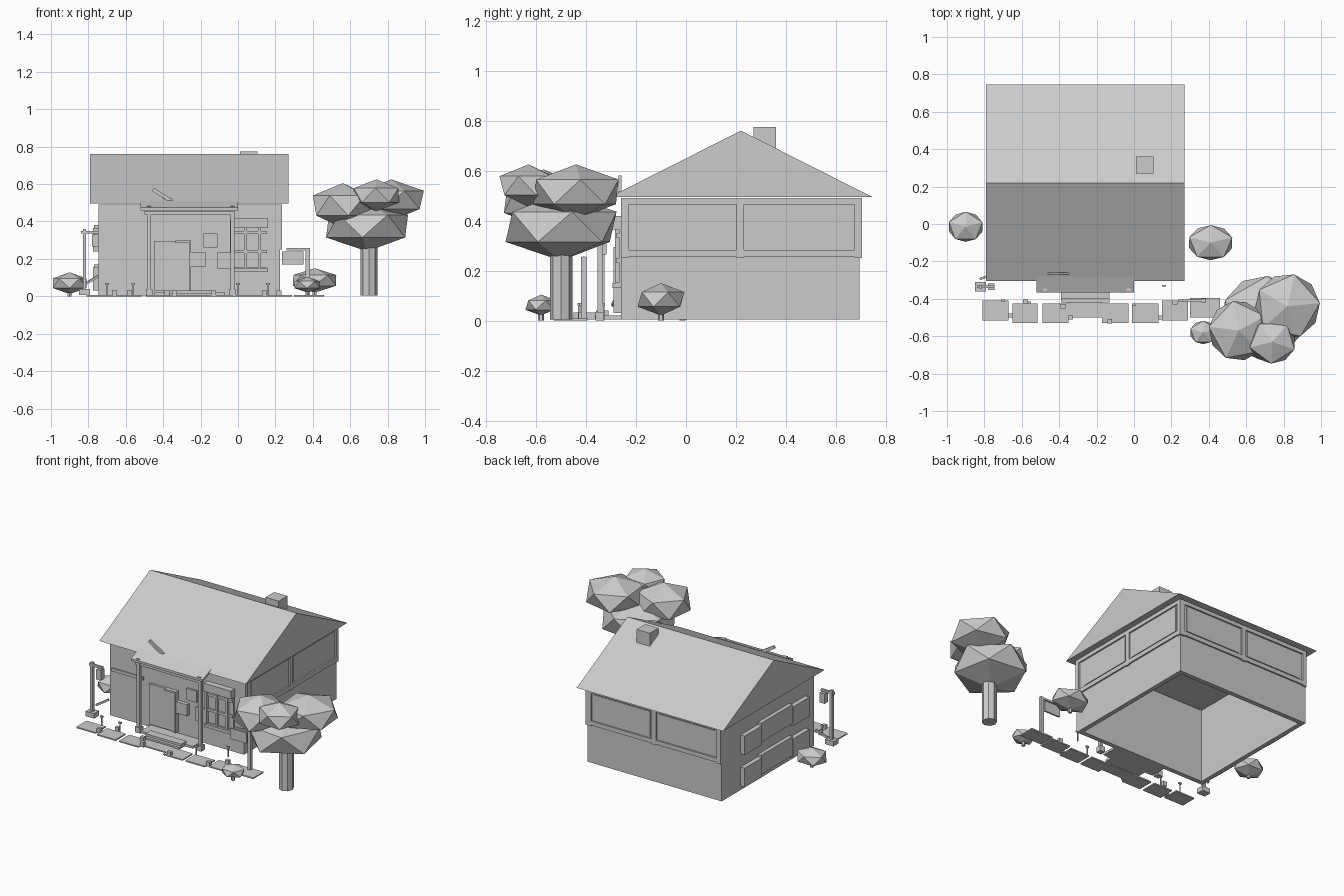
import bpy, bmesh, math
from mathutils import Vector

stone = bpy.data.materials.new("plain grey")
stone.diffuse_color = (0.6, 0.6, 0.6, 1)


def finish(name, bm):
    bmesh.ops.recalc_face_normals(bm, faces=bm.faces)
    me = bpy.data.meshes.new(name)
    bm.to_mesh(me)
    bm.free()
    me.materials.append(stone)
    ob = bpy.data.objects.new(name, me)
    bpy.context.collection.objects.link(ob)
    return ob


def boxes(name, items):
    """Each item: x0, x1, y0, y1, z0, z1."""
    bm = bmesh.new()
    for x0, x1, y0, y1, z0, z1 in items:
        vs = bmesh.ops.create_cube(bm, size=1)["verts"]
        for v in vs:
            v.co = Vector(((x0 + x1) / 2 + v.co.x * (x1 - x0),
                           (y0 + y1) / 2 + v.co.y * (y1 - y0),
                           (z0 + z1) / 2 + v.co.z * (z1 - z0)))
    return finish(name, bm)


def extrude_x(name, profile, x0, x1):
    """Sweep a (y, z) profile along x."""
    bm = bmesh.new()
    f = bm.faces.new([bm.verts.new((x0, y, z)) for y, z in profile])
    r = bmesh.ops.extrude_face_region(bm, geom=[f])
    for v in r["geom"]:
        if isinstance(v, bmesh.types.BMVert):
            v.co.x = x1
    return finish(name, bm)


def foliage(name, centre, radii, turn=0.0):
    bm = bmesh.new()
    bmesh.ops.create_icosphere(bm, subdivisions=1, radius=1)
    for v in bm.verts:
        c, s = math.cos(turn), math.sin(turn)
        p = (v.co.x * c - v.co.y * s, v.co.x * s + v.co.y * c, v.co.z)
        v.co = [m + q * r for m, q, r in zip(centre, p, radii)]
    return finish(name, bm)


def cylinder(name, x, y, r, z0, z1, sides=8):
    bm = bmesh.new()
    bmesh.ops.create_cone(bm, cap_ends=True, segments=sides, radius1=r, radius2=r, depth=z1 - z0)
    bmesh.ops.translate(bm, verts=bm.verts, vec=(x, y, (z0 + z1) / 2))
    return finish(name, bm)


# House shell, open underneath
X0, X1, Y0, Y1, H, T = -0.745, 0.225, -0.26, 0.695, 0.49, 0.03
boxes("walls", [(X0, X1, Y0, Y0 + T, 0.005, H), (X0, X1, Y1 - T, Y1, 0.005, H),
                (X0, X0 + T, Y0 + T, Y1 - T, 0.005, H), (X1 - T, X1, Y0 + T, Y1 - T, 0.005, H)])
extrude_x("roof", [(-0.305, 0.495), (0.745, 0.495), (0.22, 0.76)], -0.79, 0.27)
boxes("chimney", [(0.01, 0.105, 0.27, 0.36, 0.66, 0.775)])

# Raised timber frames on the upper storey, side and back
side, back = [], []
P = 0.01
for z0, z1 in ((0.255, 0.283), (0.465, 0.49)):
    side.append((X1, X1 + P, Y0, Y1 + P, z0, z1))
    back.append((X0, X1, Y1, Y1 + P, z0, z1))
for y in (-0.245, 0.217, 0.69):
    side.append((X1, X1 + P, y - 0.015, y + 0.015, 0.25, 0.487))
for x in (-0.73, -0.26, 0.21):
    back.append((x - 0.015, x + 0.015, Y1, Y1 + P, 0.25, 0.487))
for y0, y1 in ((-0.2, 0.2), (0.235, 0.67)):
    side.append((X1, X1 + 0.004, y0 + 0.012, y1 - 0.012, 0.292, 0.457))
for x0, x1 in ((-0.71, -0.28), (-0.24, 0.19)):
    back.append((x0 + 0.012, x1 - 0.012, Y1, Y1 + 0.004, 0.292, 0.457))
boxes("side_timber_frame", side)
boxes("back_timber_frame", back)

# Windows with shutters on the left wall, two rows
shutters = []
for z in (0.03, 0.24):
    shutters += [(-0.775, X0, 0.32, 0.50, z, z + 0.125), (-0.77, X0, 0.0, 0.32, z + 0.015, z + 0.14),
                 (-0.775, X0, -0.17, 0.0, z, z + 0.125)]
boxes("left_windows", shutters)

# Porch: sloping canopy, beam, posts, steps
extrude_x("porch_canopy", [(-0.365, 0.475), (-0.28, 0.51), (-0.28, 0.495), (-0.365, 0.46)], -0.52, 0.0)
boxes("porch_beam", [(-0.5, -0.02, -0.35, -0.335, 0.437, 0.455)])
for x in (-0.475, -0.03):
    boxes("porch_post", [(x - 0.011, x + 0.011, -0.355, -0.333, 0.03, 0.455)])
    boxes("canopy_knob", [(x - 0.011, x + 0.011, -0.358, -0.336, 0.46, 0.483)])
    boxes("post_foot", [(x - 0.018, x + 0.018, -0.362, -0.326, 0.0, 0.035)])
boxes("porch_steps", [(-0.45, -0.07, -0.365, Y0, 0.005, 0.02), (-0.39, -0.13, -0.40, -0.345, 0.005, 0.032),
                      (-0.39, -0.13, -0.42, -0.40, 0.005, 0.018)])

# Front door and wall fittings
boxes("door", [(-0.45, -0.26, -0.275, Y0, 0.03, 0.295)])
boxes("door_frame", [(-0.26, -0.25, -0.29, Y0, 0.03, 0.295), (-0.335, -0.25, -0.285, Y0, 0.285, 0.297)])
boxes("notice_board", [(-0.185, -0.11, -0.272, Y0, 0.26, 0.335)])
boxes("wall_boxes", [(-0.255, -0.17, -0.285, Y0, 0.16, 0.235), (-0.11, -0.04, -0.28, Y0, 0.145, 0.235)])

# Front window with panes, hood and flower shelf
bars = [(x - 0.008, x + 0.008, -0.285, Y0, 0.14, 0.41) for x in (-0.035, 0.04, 0.115)]
bars += [(-0.035, 0.155, -0.28, Y0, z - 0.008, z + 0.008) for z in (0.145, 0.24, 0.34)]
boxes("front_window", bars + [(-0.035, 0.155, -0.268, Y0, 0.14, 0.41)])
boxes("window_hood", [(-0.04, 0.16, -0.30, Y0, 0.365, 0.418)])
boxes("window_shelf", [(-0.04, 0.16, -0.295, Y0, 0.13, 0.15)])
boxes("left_front_panel", [(-0.73, -0.50, -0.268, Y0, 0.30, 0.32)])

# Stick lying on the roof
stick = boxes("roof_stick", [(-0.06, 0.06, -0.006, 0.006, -0.01, 0.01)])
stick.rotation_euler = (0, math.radians(32), 0)
stick.location = (-0.405, -0.265, 0.54)

# Lamp post on the left
boxes("lamp_post", [(-0.85, -0.79, -0.36, -0.31, 0.008, 0.04), (-0.83, -0.812, -0.344, -0.326, 0.04, 0.36),
                    (-0.84, -0.745, -0.342, -0.328, 0.335, 0.35)])
boxes("lantern", [(-0.78, -0.745, -0.352, -0.318, 0.265, 0.33)])
rail = boxes("leaning_pole", [(-0.045, 0.045, -0.006, 0.006, -0.006, 0.006)])
rail.rotation_euler = (0, math.radians(-30), math.radians(20))
rail.location = (-0.785, -0.28, 0.085)

# Hanging sign on the right
boxes("sign_post", [(0.362, 0.384, -0.42, -0.398, 0.0, 0.255), (0.26, 0.384, -0.415, -0.403, 0.245, 0.257)])
boxes("sign_board", [(0.235, 0.35, -0.414, -0.404, 0.17, 0.24)])

# Paving slabs
slabs = [(-0.81, -0.67, -0.515, -0.41), (-0.65, -0.515, -0.53, -0.425), (-0.49, -0.35, -0.53, -0.425),
         (-0.35, -0.17, -0.5, -0.42), (-0.17, -0.03, -0.53, -0.425), (-0.01, 0.13, -0.53, -0.425),
         (0.15, 0.29, -0.515, -0.41), (0.30, 0.46, -0.5, -0.395)]
boxes("paving", [(*s, 0.0, 0.008) for s in slabs])

# Small stones along the path
spots = [(-0.66, -0.49), (-0.58, -0.415), (-0.34, -0.50), (-0.13, -0.52), (0.14, -0.50), (0.22, -0.42), (-0.38, -0.44)]
boxes("path_stones", [(x - 0.013, x + 0.013, y - 0.011, y + 0.011, 0.0, 0.032) for x, y in spots])
boxes("plant_stems", [(x - 0.003, x + 0.003, y - 0.003, y + 0.003, 0.0, 0.065)
                      for x, y in ((-0.70, -0.41), (-0.56, -0.42), (0.0, -0.43), (0.16, -0.33))])
boxes("plant_heads", [(x - 0.01, x + 0.01, y - 0.005, y + 0.005, 0.06, 0.07)
                      for x, y in ((-0.70, -0.41), (-0.56, -0.42), (0.0, -0.43), (0.16, -0.33))])

# Tree
cylinder("tree_trunk", 0.70, -0.50, 0.045, 0.005, 0.30)
foliage("main_crown", (0.69, -0.50, 0.375), (0.25, 0.25, 0.135), 0.2)
foliage("left_crown", (0.56, -0.57, 0.485), (0.18, 0.18, 0.12), 0.5)
foliage("middle_crown", (0.74, -0.63, 0.54), (0.14, 0.13, 0.085), 0.9)
foliage("right_crown", (0.82, -0.44, 0.515), (0.195, 0.195, 0.11), 0.1)

# Bushes
for c, r in (((-0.90, -0.015, 0.07), (0.105, 0.09, 0.058)), ((0.41, -0.10, 0.085), (0.135, 0.105, 0.065)),
             ((0.37, -0.58, 0.062), (0.08, 0.07, 0.042))):
    foliage("bush", c, r, 0.3)
    cylinder("bush_stem", c[0], c[1], 0.012, 0.0, 0.04, 6)
